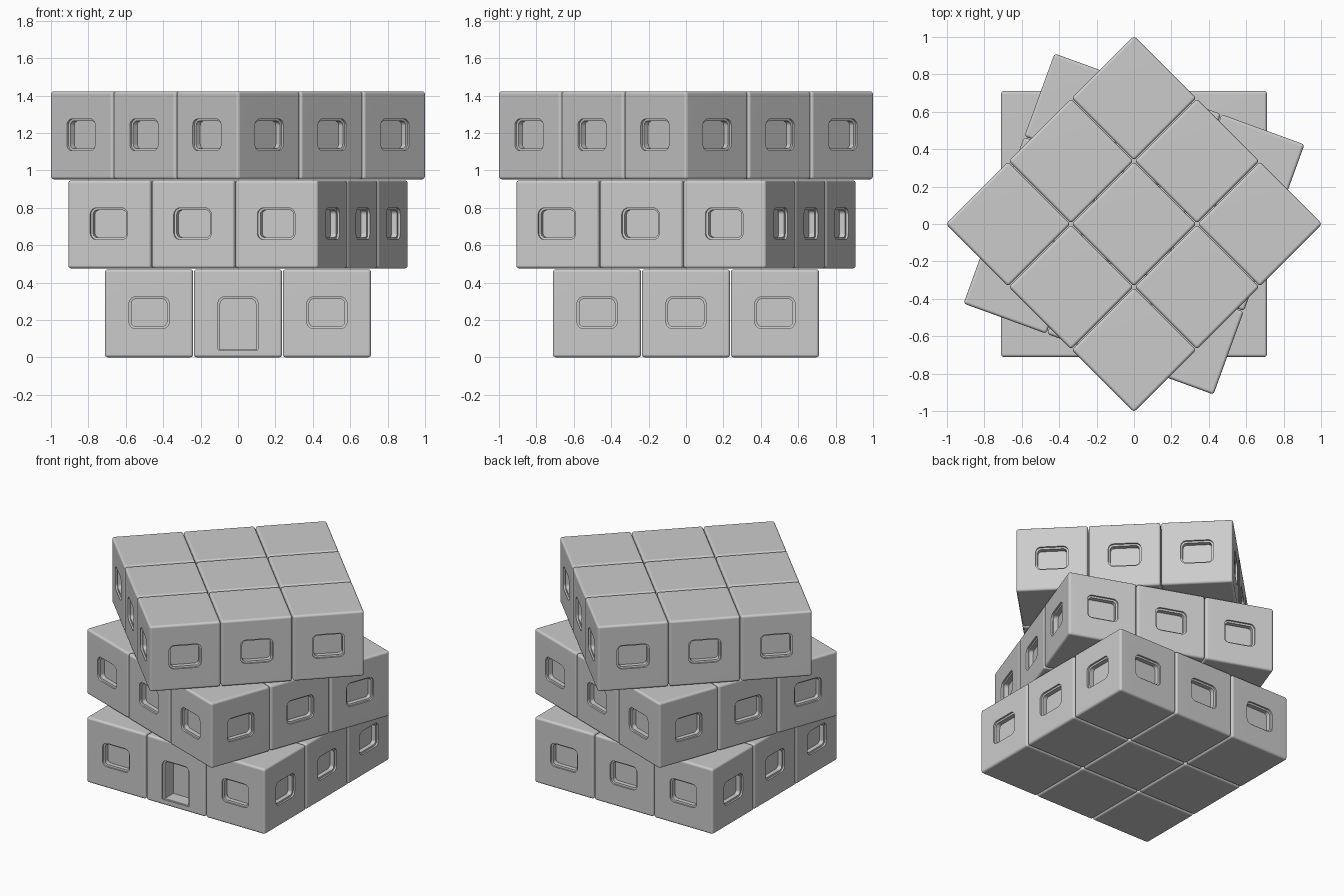
import bpy
import bmesh
from math import radians, pi, cos, sin
from mathutils import Matrix, Vector

old = bpy.data.objects.get("Cube")
if old:
    bpy.data.objects.remove(old, do_unlink=True)

SIZE = 0.471       # edge of one block
PITCH = 0.4757     # block spacing
HALF = SIZE / 2
STEP = 0.012       # rim of each opening

grey = bpy.data.materials.new("plain_grey")
grey.use_nodes = True
colour = (0.6, 0.6, 0.6, 1)
grey.diffuse_color = colour
grey.node_tree.nodes["Principled BSDF"].inputs["Base Color"].default_value = colour


def outline(width, low, high, r_top, r_low):
    """Rounded rectangle in x and z."""
    pts = []
    corners = ((1, high, -1, r_top, 0), (-1, high, -1, r_top, 1),
               (-1, low, 1, r_low, 2), (1, low, 1, r_low, 3))
    for sx, z, sz, r, quarter in corners:
        cx, cz = sx * (width / 2 - r), z + sz * r
        for i in range(7):
            a = (quarter + i / 6) * pi / 2
            pts.append((cx + r * cos(a), cz + r * sin(a)))
    return pts


def add_opening(bm, side, door):
    """Stepped cutter solid for one window or the door."""
    low, high = (-0.195, 0.088) if door else (-0.082, 0.088)
    r_low = 0.004 if door else 0.036
    rim_low = 0.002 if door else STEP
    depth = 0.11 if door else 0.045
    outer = outline(0.214, low, high, 0.036, r_low)
    inner = outline(0.214 - 2 * STEP, low + rim_low, high - STEP,
                    0.036 - STEP, 0.003 if door else 0.036 - STEP)
    turn = Matrix.Rotation(side * pi / 2, 3, "Z")
    rings = []
    for shape, y in ((outer, -0.1), (outer, 0.012), (inner, 0.014), (inner, depth)):
        rings.append([bm.verts.new(turn @ Vector((x, y - HALF, z))) for x, z in shape])
    n = len(outer)
    for a, b in zip(rings, rings[1:]):
        for i in range(n):
            j = (i + 1) % n
            bm.faces.new((a[i], a[j], b[j], b[i]))
    bm.faces.new(rings[0])
    bm.faces.new(rings[-1])


def block_mesh(sides, door):
    """Rounded block with openings cut in its outer sides."""
    bm = bmesh.new()
    bmesh.ops.create_cube(bm, size=SIZE)
    bmesh.ops.bevel(bm, geom=bm.edges[:], offset=0.016, segments=4,
                    profile=0.5, affect="EDGES")
    mesh = bpy.data.meshes.new("block")
    bm.to_mesh(mesh)
    bm.free()
    mesh.materials.append(grey)
    if not sides:
        return mesh

    cut = bmesh.new()
    for side in sides:
        add_opening(cut, side, door)
    bmesh.ops.recalc_face_normals(cut, faces=cut.faces[:])
    cut_mesh = bpy.data.meshes.new("opening_cutter")
    cut.to_mesh(cut_mesh)
    cut.free()
    cut_mesh.materials.append(grey)
    cutter = bpy.data.objects.new("opening_cutter", cut_mesh)
    cutter.hide_render = True
    body = bpy.data.objects.new("block_body", mesh)
    for ob in (cutter, body):
        bpy.context.collection.objects.link(ob)
    mod = body.modifiers.new("openings", "BOOLEAN")
    mod.operation = "DIFFERENCE"
    mod.solver = "EXACT"
    mod.object = cutter
    graph = bpy.context.evaluated_depsgraph_get()
    result = bpy.data.meshes.new_from_object(body.evaluated_get(graph))
    for ob in (cutter, body):
        bpy.data.objects.remove(ob, do_unlink=True)
    return result


# Three stacked layers, each turned further than the one below
SIDES = ((0, -1), (1, 0), (0, 1), (-1, 0))
LAYERS = (("bottom", 0), ("middle", -20), ("top", 45))
cache = {}
blocks = []
for level, (layer, angle) in enumerate(LAYERS):
    turn = Matrix.Rotation(radians(angle), 4, "Z")
    for i in (-1, 0, 1):
        for j in (-1, 0, 1):
            sides = tuple(k for k, (sx, sy) in enumerate(SIDES)
                          if (sx and sx == i) or (sy and sy == j))
            door = level == 0 and (i, j) == (0, -1)
            key = (sides, door)
            if key not in cache:
                cache[key] = block_mesh(sides, door)
            kind = "door_block" if door else "window_block" if sides else "core_block"
            ob = bpy.data.objects.new(f"{layer}_{kind}", cache[key])
            bpy.context.collection.objects.link(ob)
            place = Vector((i * PITCH, j * PITCH, HALF + level * PITCH))
            ob.matrix_world = turn @ Matrix.Translation(place)
            blocks.append(ob)

# Smooth rounded edges, crisp openings
bpy.ops.object.select_all(action="DESELECT")
for ob in blocks:
    ob.select_set(True)
bpy.context.view_layer.objects.active = blocks[0]
bpy.ops.object.shade_smooth_by_angle(angle=radians(35))
for ob in blocks:
    mod = ob.modifiers.new("even_shading", "WEIGHTED_NORMAL")
    mod.keep_sharp = True
